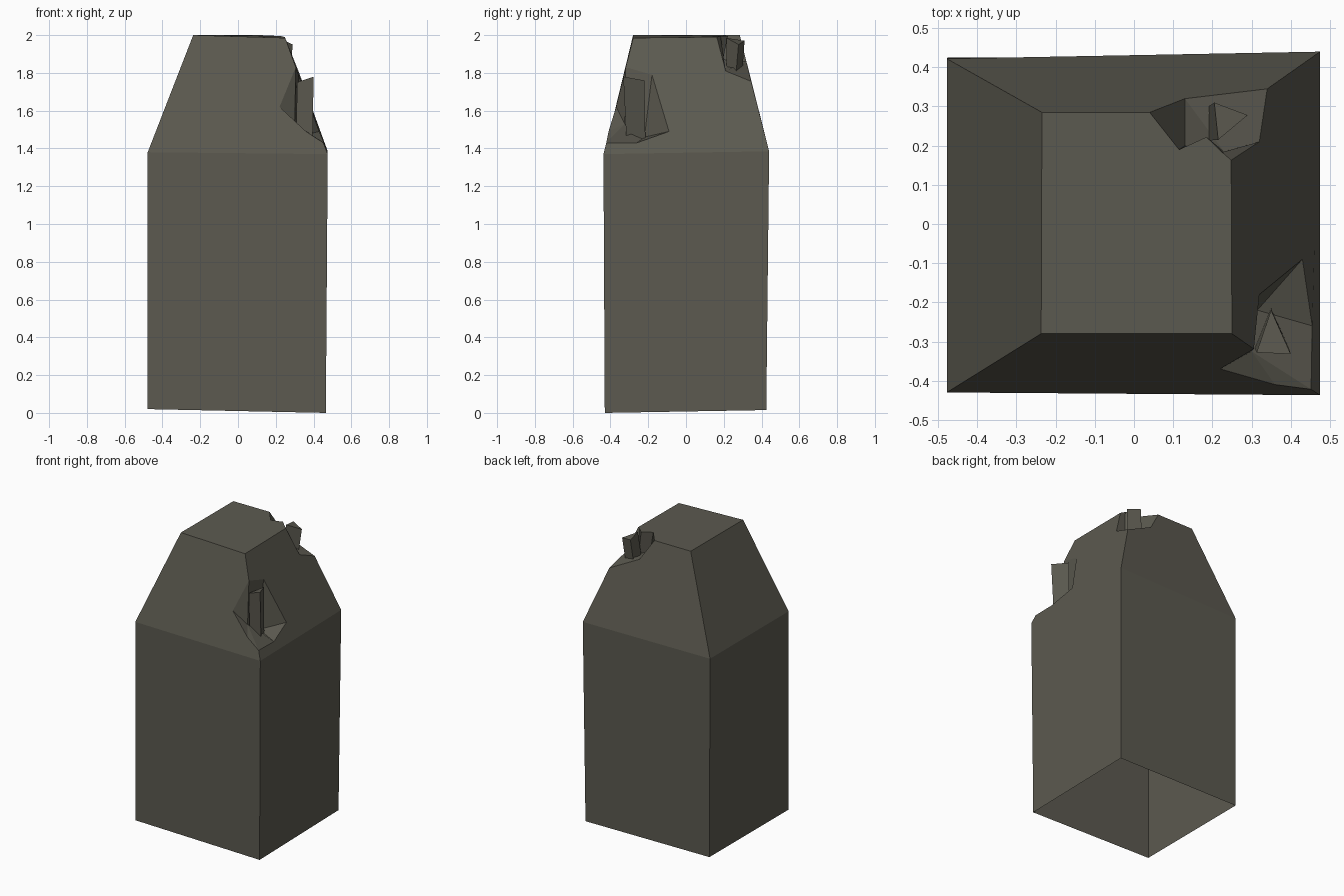
import bpy, bmesh

if "Cube" in bpy.data.objects:
    bpy.data.objects.remove(bpy.data.objects["Cube"])

stone = bpy.data.materials.new("dark_stone")
stone.diffuse_color = (0.107, 0.102, 0.08, 1)
stone.use_nodes = True
stone.node_tree.nodes["Principled BSDF"].inputs["Base Color"].default_value = stone.diffuse_color


def build(name, points, faces):
    """Make a flat-shaded mesh from named points and faces spelled with those names."""
    bm = bmesh.new()
    v = {k: bm.verts.new(p) for k, p in points.items()}
    for f in faces:
        bm.faces.new([v[k] for k in f.split()])
    bmesh.ops.recalc_face_normals(bm, faces=bm.faces)
    me = bpy.data.meshes.new(name)
    bm.to_mesh(me)
    bm.free()
    me.materials.append(stone)
    ob = bpy.data.objects.new(name, me)
    bpy.context.collection.objects.link(ob)
    return ob


# Block: bottom ring (B), shoulder ring (R), top ring (T)
pts = {
    "Bfl": (-.478, -.43, .02), "Bfr": (.465, -.43, 0), "Bbr": (.465, .425, .015), "Bbl": (-.475, .425, .02),
    "Rfl": (-.478, -.43, 1.38), "Rfr": (.475, -.437, 1.37), "Rbr": (.475, .44, 1.385), "Rbl": (-.478, .422, 1.38),
    "Tfl": (-.237, -.28, 2), "Tfr": (.25, -.28, 1.985), "Tbl": (-.235, .285, 2),
}
# Chip in the back right top corner: rim, then floor
pts.update({
    "A": (.04, .285, 2), "B": (.115, .19, 2), "M": (.185, .222, 1.995), "C": (.225, .183, 1.995),
    "D": (.248, .163, 1.99), "E": (.32, .21, 1.81), "F": (.34, .345, 1.755), "G": (.13, .32, 1.86),
    "H": (.13, .2, 1.87), "I": (.23, .185, 1.82),
})
# Chip on the front right slanted edge: rim, then floor
pts.update({
    "a": (.306, -.319, 1.83), "b": (.32, -.18, 1.79), "c": (.43, -.09, 1.49), "d": (.455, -.26, 1.43),
    "e": (.452, -.422, 1.43), "f": (.36, -.41, 1.49), "g": (.22, -.37, 1.62),
    "J": (.315, -.22, 1.46), "K": (.3, -.325, 1.53),
})
block_faces = [
    # upright walls (the underside is open)
    "Bfl Bfr Rfr Rfl", "Bfr Bbr Rbr Rfr", "Bbr Bbl Rbl Rbr", "Bbl Bfl Rfl Rbl",
    # slanted walls and top
    "Rbl Rfl Tfl Tbl", "Tfl Rfl Rfr e f g a Tfr", "Tfr a b c d e Rfr Rbr F E D",
    "Tbl A G F Rbr Rbl", "Tbl Tfl Tfr D C M B A",
    # back chip
    "A B H G", "B M I H", "M C I", "C D E I", "G H I", "G I E F",
    # front chip
    "a g K", "g f K", "a K J b", "b J c", "J d c", "K f e", "K e d J",
]
build("stone_block", pts, block_faces)


def shard(name, top, bottom):
    """Three-sided splinter of stone."""
    p = {f"t{i}": q for i, q in enumerate(top)}
    p.update({f"b{i}": q for i, q in enumerate(bottom)})
    sides = [f"b{i} b{(i + 1) % 3} t{(i + 1) % 3} t{i}" for i in range(3)]
    build(name, p, sides + ["t0 t1 t2", "b2 b1 b0"])


# Splinters standing in the chips
shard("back_splinter",
      [(.205, .31, 1.97), (.215, .215, 1.985), (.29, .278, 1.95)],
      [(.19, .3, 1.83), (.19, .213, 1.83), (.275, .265, 1.8)])
shard("front_splinter",
      [(.35, -.22, 1.76), (.313, -.328, 1.75), (.4, -.332, 1.78)],
      [(.35, -.215, 1.44), (.308, -.315, 1.47), (.395, -.315, 1.44)])
